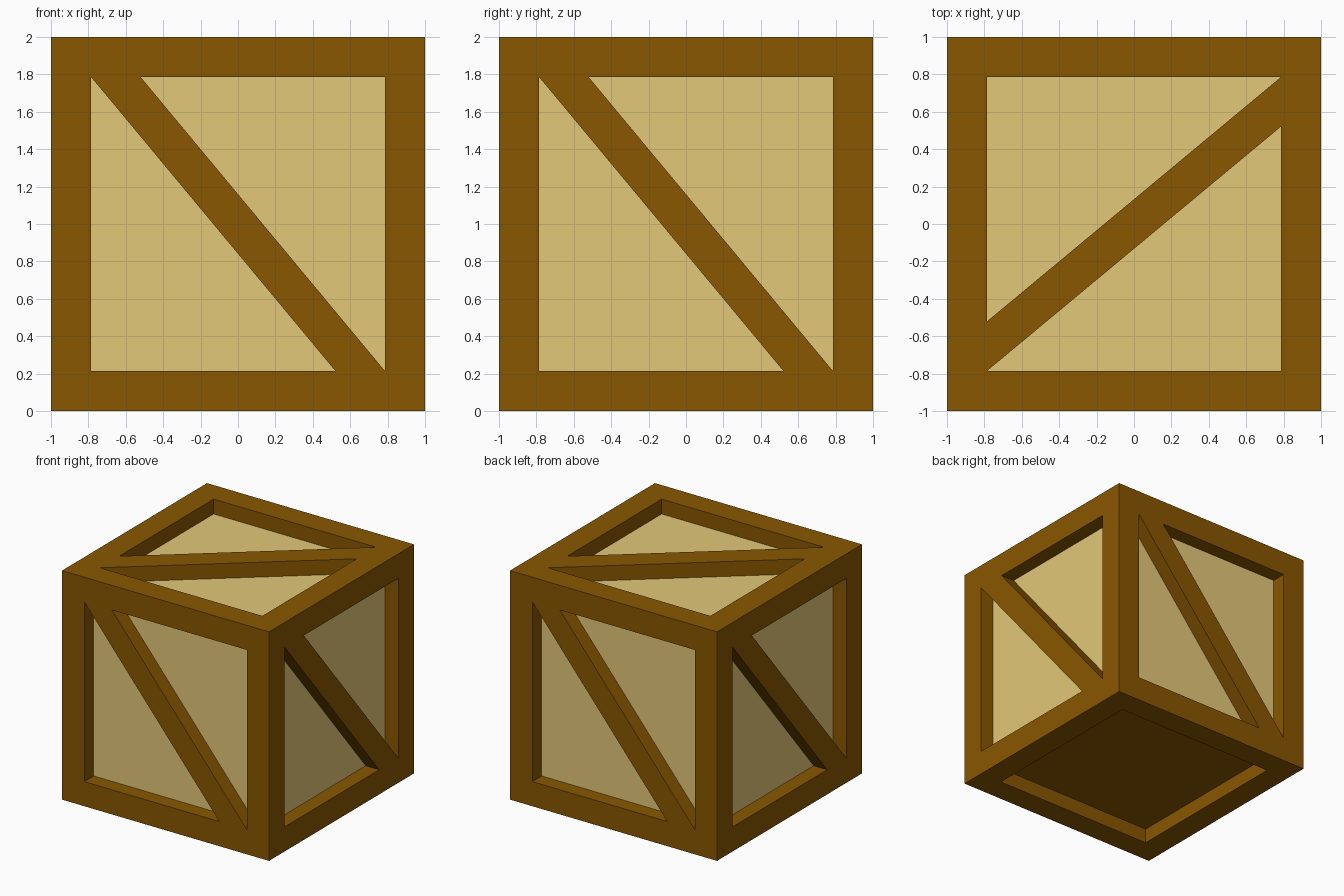
import bpy, bmesh
from math import radians
from mathutils import Matrix

if "Cube" in bpy.data.objects:
    bpy.data.objects.remove(bpy.data.objects["Cube"])

INNER = 0.785   # half-size of each frame opening
NOTCH = 0.52    # where the brace edges meet the frame
DEPTH = 0.13    # recess of the panels


def material(name, rgb):
    m = bpy.data.materials.new(name)
    m.diffuse_color = (*rgb, 1)
    m.use_nodes = True
    m.node_tree.nodes["Principled BSDF"].inputs["Base Color"].default_value = m.diffuse_color
    return m


def finish(name, bm, mats):
    bmesh.ops.recalc_face_normals(bm, faces=bm.faces[:])
    me = bpy.data.meshes.new(name)
    bm.to_mesh(me)
    bm.free()
    for m in mats:
        me.materials.append(m)
    ob = bpy.data.objects.new(name, me)
    ob.location.z = 1
    bpy.context.collection.objects.link(ob)


brown = material("frame_wood", (0.25, 0.095, 0.0))
tan = material("panel_wood", (0.77, 0.58, 0.19))

# Crate body: a cube with every face inset to a frame and sunk to a panel
bm = bmesh.new()
bmesh.ops.create_cube(bm, size=2)
panels = bm.faces[:]
bmesh.ops.inset_individual(bm, faces=panels, thickness=1 - INNER, use_even_offset=True)
bmesh.ops.inset_individual(bm, faces=panels, thickness=0, depth=-DEPTH)
for f in panels:
    f.material_index = 0 if f.normal.z < -0.5 else 1   # underside stays brown
finish("crate_body", bm, [brown, tan])


# Diagonal brace: a parallelogram prism modelled on the front, then turned
def brace(name, matrix):
    bm = bmesh.new()
    outline = [(-INNER, INNER), (-NOTCH, INNER), (INNER, -INNER), (NOTCH, -INNER)]
    face = bm.faces.new([bm.verts.new((u, -1, v)) for u, v in outline])
    new = bmesh.ops.extrude_face_region(bm, geom=[face], use_keep_orig=True)
    verts = [g for g in new["geom"] if isinstance(g, bmesh.types.BMVert)]
    bmesh.ops.translate(bm, verts=verts, vec=(0, DEPTH, 0))
    bmesh.ops.transform(bm, matrix=matrix, verts=bm.verts[:])
    finish(name, bm, [brown])


for i, side in enumerate(("front", "right", "back", "left")):
    brace(side + "_brace", Matrix.Rotation(radians(90 * i), 4, 'Z'))
brace("top_brace", Matrix.Rotation(radians(90), 4, 'Z') @ Matrix.Rotation(radians(-90), 4, 'X'))
